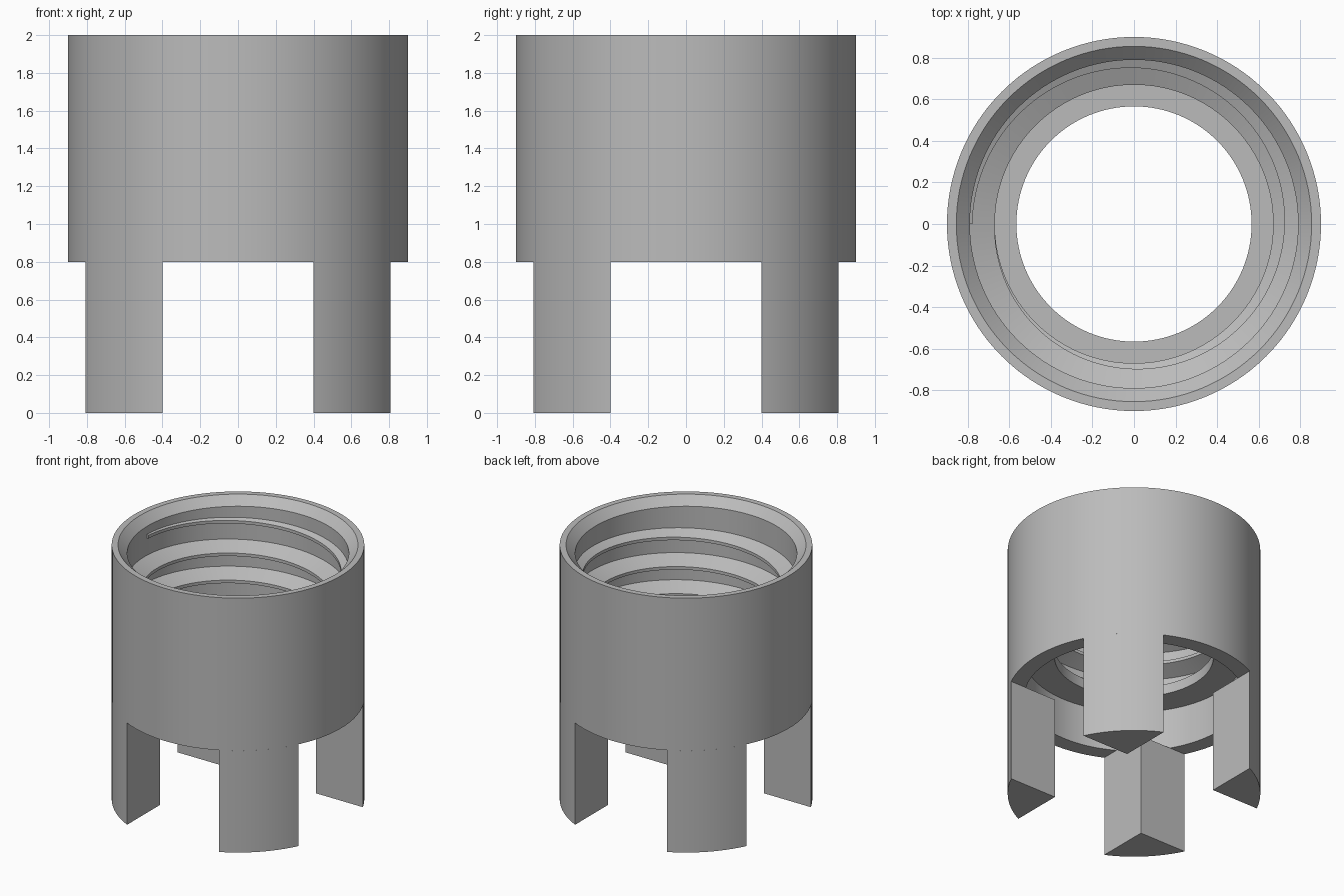
import bpy, bmesh, math

if "Cube" in bpy.data.objects:
    bpy.data.objects.remove(bpy.data.objects["Cube"])

SEGMENTS = 128
OUTER, BORE, ROOT, CREST, RECESS = 0.9, 0.566, 0.79, 0.67, 0.78
TOP, SHOULDER, LEDGE, FLOOR = 2.0, 0.8, 1.12, 1.2
CHAMFER = 0.065
GAP = 0.4  # half width of the cross-shaped opening

grey = bpy.data.materials.new("plain grey")
grey.use_nodes = True
colour = (0.5, 0.5, 0.5, 1)
grey.diffuse_color = colour
grey.node_tree.nodes["Principled BSDF"].inputs["Base Color"].default_value = colour


def finish(name, bm):
    """Turn a bmesh into a shaded object."""
    bmesh.ops.recalc_face_normals(bm, faces=bm.faces)
    mesh = bpy.data.meshes.new(name)
    bm.to_mesh(mesh)
    bm.free()
    mesh.materials.append(grey)
    obj = bpy.data.objects.new(name, mesh)
    bpy.context.collection.objects.link(obj)
    bpy.ops.object.select_all(action="DESELECT")
    obj.select_set(True)
    bpy.context.view_layer.objects.active = obj
    bpy.ops.object.shade_smooth_by_angle(angle=math.radians(20))
    return obj


def skin(bm, rings, closed):
    """Bridge successive closed cross-sections, capping open ends."""
    loops = [[bm.verts.new(p) for p in ring] for ring in rings]
    n = len(loops[0])
    pairs = list(zip(loops, loops[1:]))
    if closed:
        pairs.append((loops[-1], loops[0]))
    else:
        bm.faces.new(loops[0])
        bm.faces.new(loops[-1])
    for a, b in pairs:
        for i in range(n):
            j = (i + 1) % n
            bm.faces.new((a[i], a[j], b[j], b[i]))


def section(profile, angle):
    return [(r * math.cos(angle), r * math.sin(angle), z) for r, z in profile]


# Turned sleeve: chamfered mouth, inner ledge and recess underneath
profile = [(BORE, LEDGE), (RECESS, LEDGE), (RECESS, SHOULDER), (OUTER, SHOULDER),
           (OUTER, TOP), (ROOT + CHAMFER, TOP), (ROOT, TOP - CHAMFER),
           (ROOT, FLOOR), (BORE, FLOOR)]
bm = bmesh.new()
skin(bm, [section(profile, math.tau * i / SEGMENTS) for i in range(SEGMENTS)], True)
finish("sleeve", bm)

# Internal thread: deepens over its first turn, then stays constant
PITCH, TURNS, START = 0.213, 3, 1.855
rings = []
for i in range(SEGMENTS * TURNS + 1):
    turn = i / SEGMENTS
    depth = min(0.012 + 0.108 * turn, ROOT - CREST)
    z = START - PITCH * turn
    tip, half = ROOT - depth, 0.012
    root = ROOT + 0.01
    base = half + (root - tip) * 0.45
    rings.append(section([(root, z + base), (tip, z + half),
                          (tip, z - half), (root, z - base)],
                         math.pi - math.tau * turn))
bm = bmesh.new()
skin(bm, rings, False)
finish("internal_thread", bm)

# Four legs: outer arc with a square inner corner
start = math.asin(GAP / OUTER)
sweep = math.pi / 2 - 2 * start
STEPS = 20
outline = [(GAP, GAP)]
for i in range(STEPS + 1):
    a = start + sweep * i / STEPS
    outline.append((OUTER * math.cos(a), OUTER * math.sin(a)))
for name, sx, sy in (("front_left_leg", 1, -1), ("front_right_leg", -1, -1),
                     ("back_left_leg", 1, 1), ("back_right_leg", -1, 1)):
    bm = bmesh.new()
    skin(bm, [[(sx * x, sy * y, z) for x, y in outline] for z in (0, SHOULDER)], False)
    finish(name, bm)
